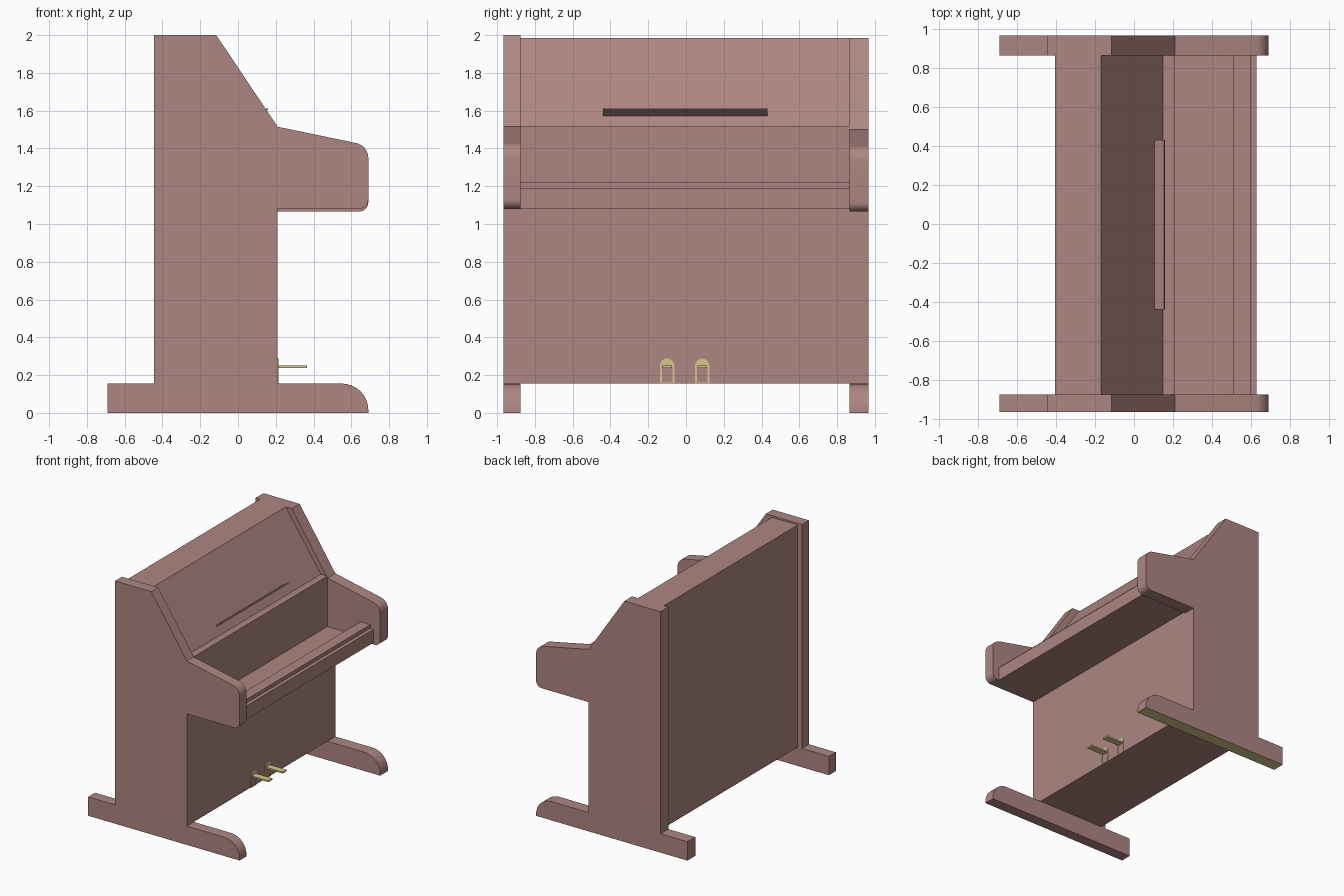
import bpy, bmesh, math

if "Cube" in bpy.data.objects:
    bpy.data.objects.remove(bpy.data.objects["Cube"])


def material(name, color):
    m = bpy.data.materials.new(name)
    m.diffuse_color = (*color, 1)
    m.use_nodes = True
    m.node_tree.nodes["Principled BSDF"].inputs["Base Color"].default_value = m.diffuse_color
    return m


wood = material("rosy_wood", (0.42, 0.24, 0.22))
brass = material("brass", (0.66, 0.58, 0.26))


def arc(cx, cz, r, a0, a1, n=8):
    angles = [math.radians(a0 + (a1 - a0) * i / n) for i in range(n + 1)]
    return [(cx + r * math.cos(a), cz + r * math.sin(a)) for a in angles]


def finish(bm, name, mats):
    bmesh.ops.recalc_face_normals(bm, faces=bm.faces[:])
    me = bpy.data.meshes.new(name)
    bm.to_mesh(me)
    bm.free()
    ob = bpy.data.objects.new(name, me)
    bpy.context.collection.objects.link(ob)
    for m in mats:
        me.materials.append(m)
    bpy.ops.object.select_all(action='DESELECT')
    ob.select_set(True)
    bpy.context.view_layer.objects.active = ob
    bpy.ops.object.shade_smooth_by_angle(angle=math.radians(25))
    return ob


def extrude(name, pts, lo, hi, mats, axis='y'):
    """Extrude a 2D outline: (x, z) along y, or (y, z) along x."""
    bm = bmesh.new()
    def place(p, t):
        return (p[0], t, p[1]) if axis == 'y' else (t, p[0], p[1])
    a = [bm.verts.new(place(p, lo)) for p in pts]
    b = [bm.verts.new(place(p, hi)) for p in pts]
    bm.faces.new(a)
    bm.faces.new(b[::-1])
    for i in range(len(pts)):
        j = (i + 1) % len(pts)
        bm.faces.new((a[i], b[i], b[j], a[j]))
    return finish(bm, name, mats)


def side_profile(dz):
    foot = [(-0.69, 0), (0.69, 0)] + arc(0.55, 0.015, 0.14, 0, 90)
    arm = arc(0.64, 1.13 + dz, 0.05, -90, 0) + arc(0.61, 1.35 + dz, 0.08, 0, 78)
    return (foot + [(0.21, 0.155), (0.21, 1.08 + dz)] + arm +
            [(0.21, 1.515 + dz), (-0.115, 2 + dz), (-0.445, 2 + dz),
             (-0.445, 0.155), (-0.69, 0.155)])


# side panels with feet and arms; the far one sits slightly lower
extrude("side_panel_near", side_profile(0), -0.965, -0.875, [wood])
far = extrude("side_panel_far", side_profile(-0.015), 0.865, 0.967, [wood, brass])
for f in far.data.polygons:
    if f.center.z < 0.001:
        f.material_index = 1      # metal sole under the far foot

# case between the side panels
Y0, Y1 = -0.875, 0.865
extrude("case_body", [(-0.405, 0.155), (0.209, 0.155), (0.209, 1.515), (0.15, 1.515),
                      (-0.17, 1.985), (-0.405, 1.985)], Y0, Y1, [wood])
# keyboard shelf with its stepped front rail
extrude("keyboard_shelf", [(0.209, 1.08), (0.63, 1.08), (0.63, 1.19), (0.60, 1.19),
                           (0.60, 1.22), (0.51, 1.22), (0.51, 1.10), (0.209, 1.10)],
        Y0, Y1, [wood])
# sheet music ledge, square to the sloping panel
extrude("music_ledge", [(0.100, 1.577), (0.155, 1.614), (0.160, 1.606), (0.105, 1.569)],
        -0.44, 0.432, [wood])

# pedals: arched frame and lever
for i, y in enumerate((-0.10, 0.086)):
    outer = [(y + 0.038, 0.155)] + arc(y, 0.25, 0.038, 0, 180, 12) + [(y - 0.038, 0.155)]
    inner = [(y - 0.028, 0.155), (y - 0.028, 0.24), (y + 0.028, 0.24), (y + 0.028, 0.155)]
    extrude(f"pedal_frame_{i}", outer + inner, 0.20, 0.214, [brass], 'x')
    extrude(f"pedal_frame_base_{i}", [(y - 0.028, 0.155), (y + 0.028, 0.155),
                                      (y + 0.028, 0.162), (y - 0.028, 0.162)],
            0.20, 0.214, [brass], 'x')
    extrude(f"pedal_lever_{i}", [(0.20, 0.238), (0.365, 0.238), (0.365, 0.25), (0.20, 0.25)],
            y - 0.026, y + 0.026, [brass])
